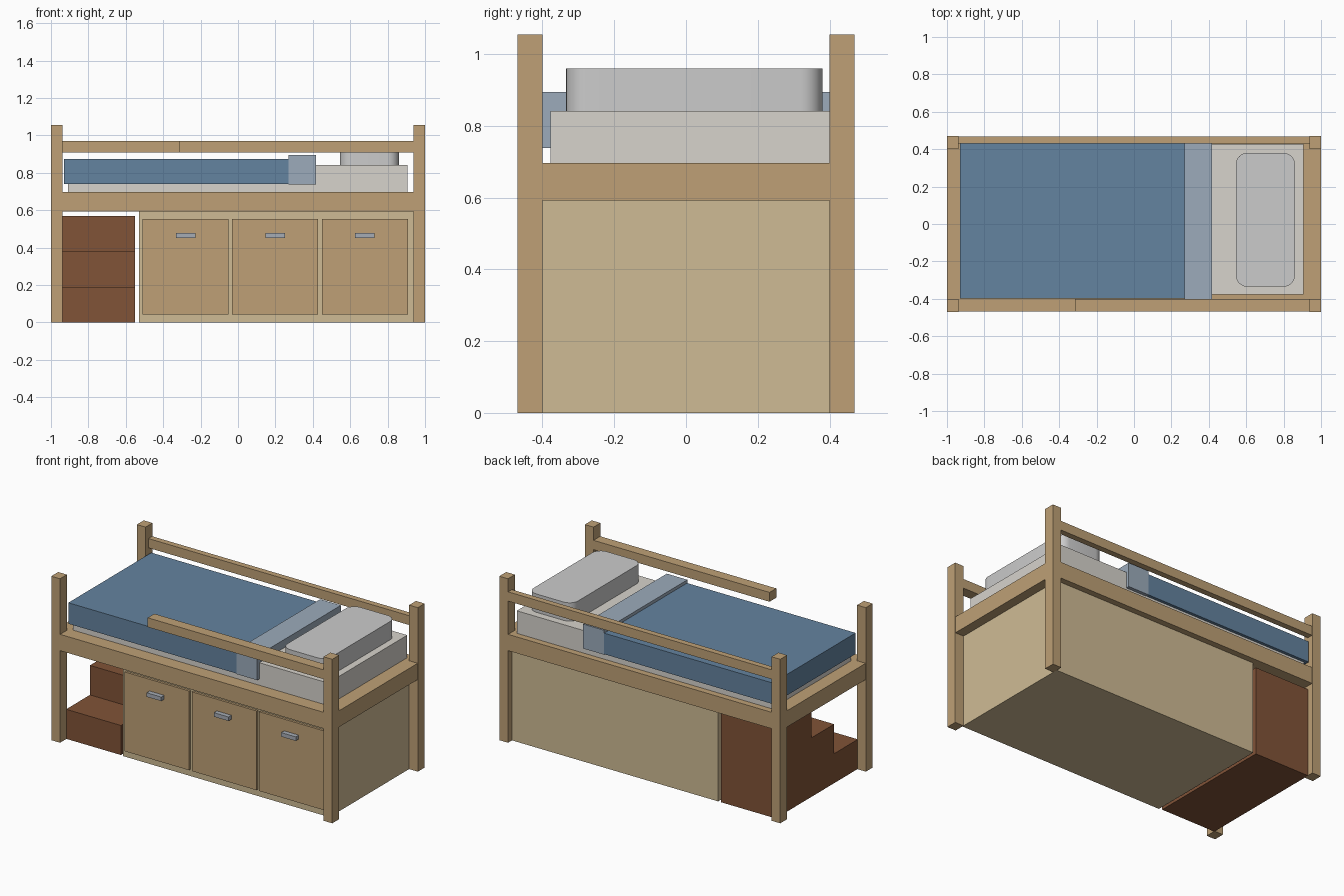
import bpy, bmesh

if "Cube" in bpy.data.objects:
    bpy.data.objects.remove(bpy.data.objects["Cube"])


def material(name, rgb):
    m = bpy.data.materials.new(name)
    m.diffuse_color = tuple((c / 255) ** 2.2 for c in rgb) + (1,)
    m.use_nodes = True
    m.node_tree.nodes["Principled BSDF"].inputs["Base Color"].default_value = m.diffuse_color
    return m


WOOD = material("wood", (189, 159, 117))
PALE = material("pale_wood", (206, 186, 147))
DARK = material("dark_wood", (128, 84, 58))
BLUE = material("blanket_blue", (100, 130, 158))
LIGHT_BLUE = material("fold_blue", (155, 170, 186))
SHEET = material("sheet", (214, 210, 203))
STEEL = material("metal", (165, 171, 179))


def finish(name, bm, mat):
    bmesh.ops.recalc_face_normals(bm, faces=bm.faces)
    mesh = bpy.data.meshes.new(name)
    bm.to_mesh(mesh)
    bm.free()
    ob = bpy.data.objects.new(name, mesh)
    bpy.context.collection.objects.link(ob)
    if mat:
        mesh.materials.append(mat)
    return ob


def box(name, xs, ys, zs, mat=None, round_corners=0):
    bm = bmesh.new()
    bmesh.ops.create_cube(bm, size=1)
    for v in bm.verts:
        v.co = [r[0] if c < 0 else r[1] for c, r in zip(v.co, (xs, ys, zs))]
    if round_corners:
        upright = [e for e in bm.edges
                   if abs(e.verts[0].co.z - e.verts[1].co.z) > 1e-4]
        bmesh.ops.bevel(bm, geom=upright, offset=round_corners, segments=6,
                        profile=0.5, affect='EDGES')
    return finish(name, bm, mat)


def extrude_x(name, profile, x0, x1, mat):
    bm = bmesh.new()
    face = bm.faces.new([bm.verts.new((x0, y, z)) for y, z in profile])
    new = bmesh.ops.extrude_face_region(bm, geom=[face], use_keep_orig=True)["geom"]
    for v in new:
        if isinstance(v, bmesh.types.BMVert):
            v.co.x = x1
    return finish(name, bm, mat)


# Corner posts
for sx, side in ((-1, "left"), (1, "right")):
    for sy, end in ((-1, "front"), (1, "back")):
        box(f"{end}_{side}_post", sorted((sx * 0.938, sx)),
            sorted((sy * 0.4, sy * 0.47)), (0, 1.055), WOOD)

# Bed platform and guard rails
box("bed_platform", (-0.999, 0.999), (-0.469, 0.469), (0.592, 0.697), WOOD)
box("front_guard_rail", (-0.315, 0.94), (-0.468, -0.4), (0.91, 0.97), WOOD)
box("back_guard_rail", (-0.94, 0.94), (0.43, 0.468), (0.91, 0.97), WOOD)

# Bedding
box("mattress", (-0.91, 0.905), (-0.378, 0.428), (0.697, 0.842), SHEET)
box("blanket", (-0.93, 0.272), (-0.397, 0.447), (0.74, 0.875), BLUE)
box("blanket_fold", (0.27, 0.417), (-0.4, 0.45), (0.738, 0.895), LIGHT_BLUE)
pillow = box("pillow", (0.545, 0.86), (-0.335, 0.38), (0.842, 0.96), None, 0.06)
bpy.context.view_layer.objects.active = pillow
pillow.select_set(True)
bpy.ops.object.shade_smooth_by_angle(angle=0.6)

# Storage cabinet with three fronts and handles
box("cabinet", (-0.53, 0.938), (-0.41, 0.43), (0, 0.592), PALE)
for i in range(3):
    cx = -0.28 + i * 0.479
    box(f"cabinet_door_{i + 1}", (cx - 0.23, cx + 0.23), (-0.425, -0.405),
        (0.043, 0.553), WOOD)
    box(f"door_handle_{i + 1}", (cx - 0.052, cx + 0.052), (-0.455, -0.42),
        (0.452, 0.478), STEEL)

# Steps rising to the back
profile = [(0.43, 0), (-0.405, 0)]
for i, y in enumerate((-0.405, -0.163, 0.067)):
    if i:
        profile.append((y, i * 0.19))
    profile.append((y, (i + 1) * 0.19))
profile.append((0.43, 0.57))
extrude_x("steps", profile, -0.94, -0.55, DARK)
